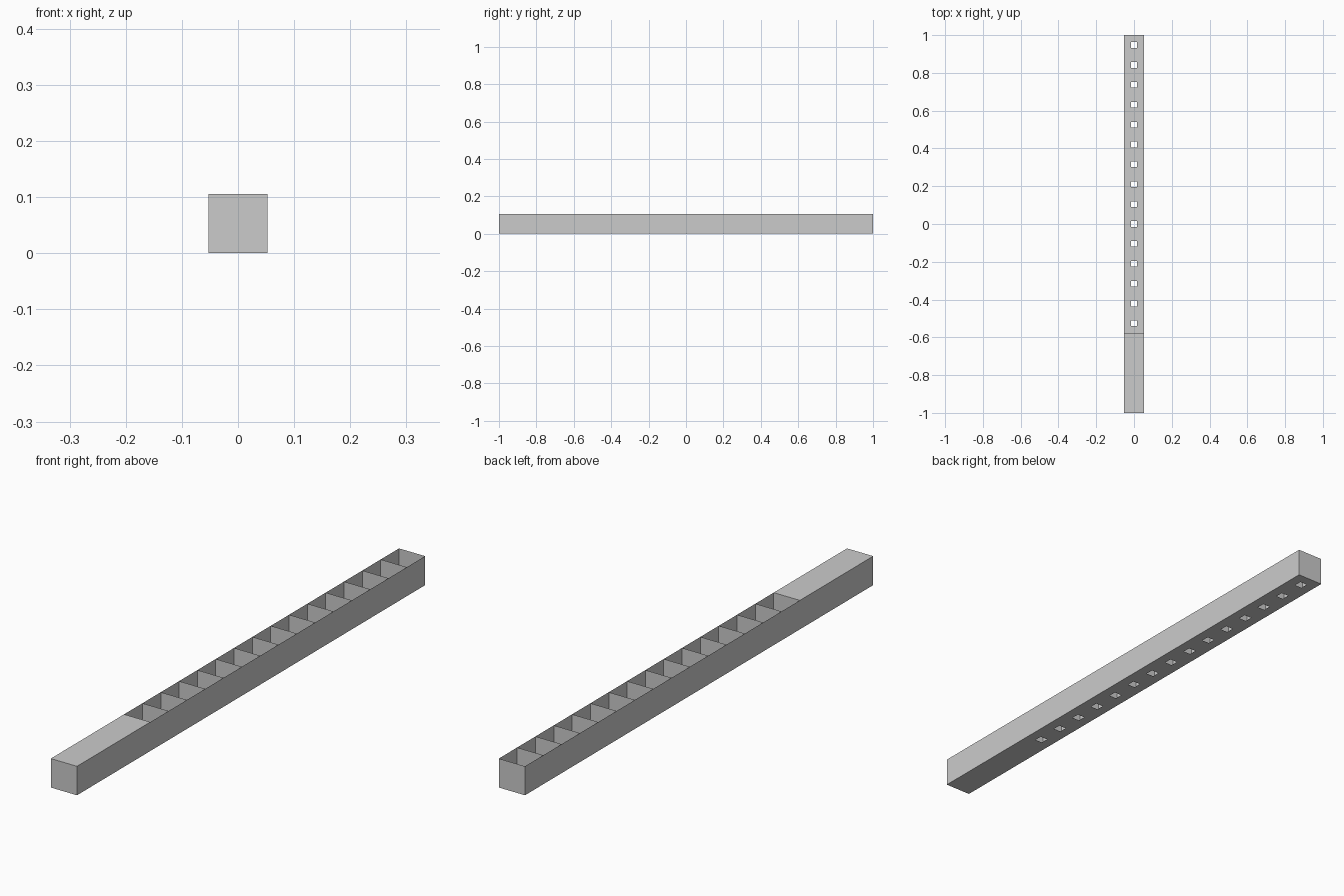
import bpy
import bmesh
from mathutils import Matrix

if "Cube" in bpy.data.objects:
    bpy.data.objects.remove(bpy.data.objects["Cube"], do_unlink=True)

CELLS = 19             # compartments in the row
CLOSED = 4             # solid boxes at the front end
SIZE = 2 / CELLS       # edge length of one cell
HOLE = 0.03            # width of the square floor hole

grey = bpy.data.materials.new("plain grey")
grey.use_nodes = True
colour = (0.6, 0.6, 0.6, 1)
grey.diffuse_color = colour
grey.node_tree.nodes["Principled BSDF"].inputs["Base Color"].default_value = colour


def facing(bm, axis, sign):
    return [f for f in bm.faces if f.normal[axis] * sign > 0.9]


def make_cell(name, y, is_open):
    bm = bmesh.new()
    bmesh.ops.create_cube(bm, size=SIZE, matrix=Matrix.Translation((0, y, SIZE / 2)))
    bm.normal_update()
    if is_open:
        # Square drain hole in the floor
        floor = facing(bm, 2, -1)
        bmesh.ops.inset_region(bm, faces=floor, thickness=(SIZE - HOLE) / 2,
                               use_even_offset=True)
        # Remove the hole, the lid, and the wall shared with the cell in front
        gone = floor + facing(bm, 2, 1) + facing(bm, 1, -1)
        bmesh.ops.delete(bm, geom=gone, context="FACES")
    mesh = bpy.data.meshes.new(name)
    bm.to_mesh(mesh)
    bm.free()
    mesh.materials.append(grey)
    bpy.context.collection.objects.link(bpy.data.objects.new(name, mesh))


# Row of cells from front to back
for i in range(CELLS):
    is_open = i >= CLOSED
    kind = "open_compartment" if is_open else "closed_box"
    make_cell(f"{kind}_{i + 1}", -1 + (i + 0.5) * SIZE, is_open)
